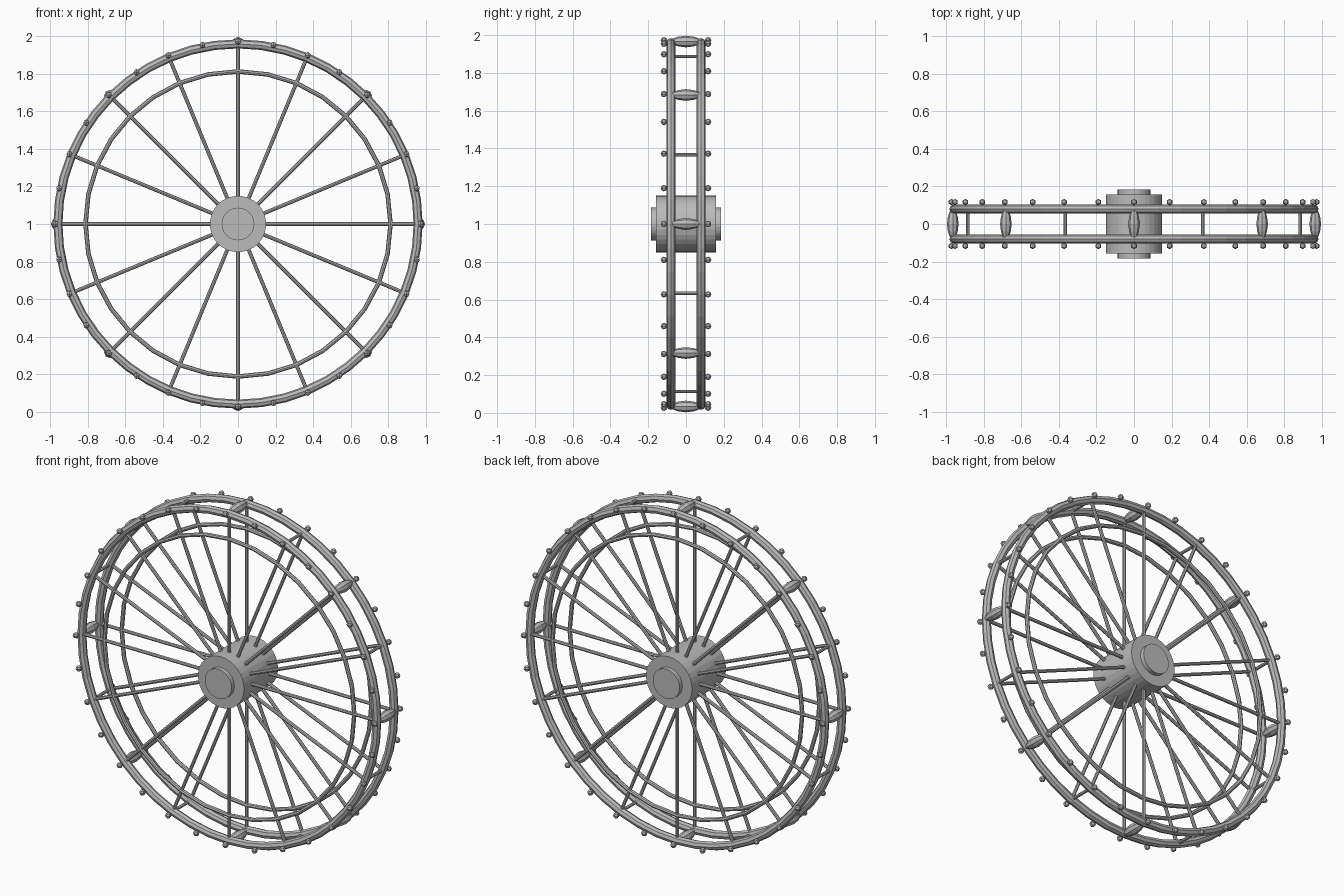
import bpy
from math import tau, cos, sin
from mathutils import Matrix, Vector

cube = bpy.data.objects.get("Cube")
if cube:
    bpy.data.objects.remove(cube, do_unlink=True)

import bmesh

CENTRE = Vector((0, 0, 1))
SIDE_Y = 0.08      # distance of each rim from the middle plane
RIM_R = 0.96

steel = bpy.data.materials.new("grey_steel")
steel.use_nodes = True
GREY = (0.5, 0.5, 0.5, 1)
steel.diffuse_color = GREY
steel.node_tree.nodes["Principled BSDF"].inputs["Base Color"].default_value = GREY


def make(name, bm):
    bmesh.ops.recalc_face_normals(bm, faces=bm.faces[:])
    mesh = bpy.data.meshes.new(name)
    bm.to_mesh(mesh)
    bm.free()
    mesh.materials.append(steel)
    obj = bpy.data.objects.new(name, mesh)
    bpy.context.collection.objects.link(obj)
    return obj


def polar(r, angle, y=0.0):
    return CENTRE + Vector((r * sin(angle), y, r * cos(angle)))


def rod(bm, a, b, radius, sides):
    d = b - a
    m = Matrix.Translation((a + b) / 2) @ d.to_track_quat('Z', 'Y').to_matrix().to_4x4()
    bmesh.ops.create_cone(bm, cap_ends=True, segments=sides, radius1=radius,
                          radius2=radius, depth=d.length, matrix=m)


def ring(name, radius, tube, y, steps, sides):
    bm = bmesh.new()
    loops = []
    for i in range(steps):
        loops.append([bm.verts.new(polar(radius + tube * cos(tau * j / sides), tau * i / steps,
                                         y + tube * sin(tau * j / sides)))
                      for j in range(sides)])
    for i in range(steps):
        a, b = loops[i], loops[(i + 1) % steps]
        for j in range(sides):
            k = (j + 1) % sides
            bm.faces.new((a[j], a[k], b[k], b[j]))
    make(name, bm)


# Rims, inner rings, spokes and bulbs on both sides
for label, s in (("front", -1), ("back", 1)):
    y = s * SIDE_Y
    ring(label + "_outer_rim", RIM_R, 0.024, y, 48, 8)
    ring(label + "_inner_ring", 0.813, 0.012, y, 32, 8)

    bm = bmesh.new()
    for i in range(16):
        a = tau * i / 16
        rod(bm, polar(0.12, a, y), polar(RIM_R, a, y), 0.01, 8)
    make(label + "_spokes", bm)

    bm = bmesh.new()
    for i in range(32):
        bmesh.ops.create_uvsphere(bm, u_segments=6, v_segments=4, radius=0.017, matrix=Matrix.Translation(
            polar(0.973, tau * i / 32, s * 0.117)))
    make(label + "_bulbs", bm)

# Thin cross bars between the rims
bm = bmesh.new()
for i in range(8):
    a = tau * (i + 0.5) / 8
    rod(bm, polar(RIM_R, a, -SIDE_Y), polar(RIM_R, a, SIDE_Y), 0.009, 8)
make("cross_bars", bm)

# Barrel shaped cabin mounts between the rims
PROFILE = [(-0.074, 0.014), (-0.04, 0.026), (0, 0.031), (0.04, 0.026), (0.074, 0.014)]
bm = bmesh.new()
for i in range(8):
    c = polar(0.966, tau * i / 8)
    loops = [[bm.verts.new(c + Vector((r * cos(tau * j / 8), y, r * sin(tau * j / 8))))
              for j in range(8)] for y, r in PROFILE]
    for a, b in zip(loops, loops[1:]):
        for j in range(8):
            k = (j + 1) % 8
            bm.faces.new((a[j], a[k], b[k], b[j]))
    bm.faces.new(loops[0])
    bm.faces.new(loops[-1])
make("cabin_mounts", bm)

# Hub drum and axle caps
for name, radius, half in (("hub", 0.15, 0.158), ("axle", 0.087, 0.184)):
    bm = bmesh.new()
    rod(bm, CENTRE - Vector((0, half, 0)), CENTRE + Vector((0, half, 0)), radius, 32)
    make(name, bm)
